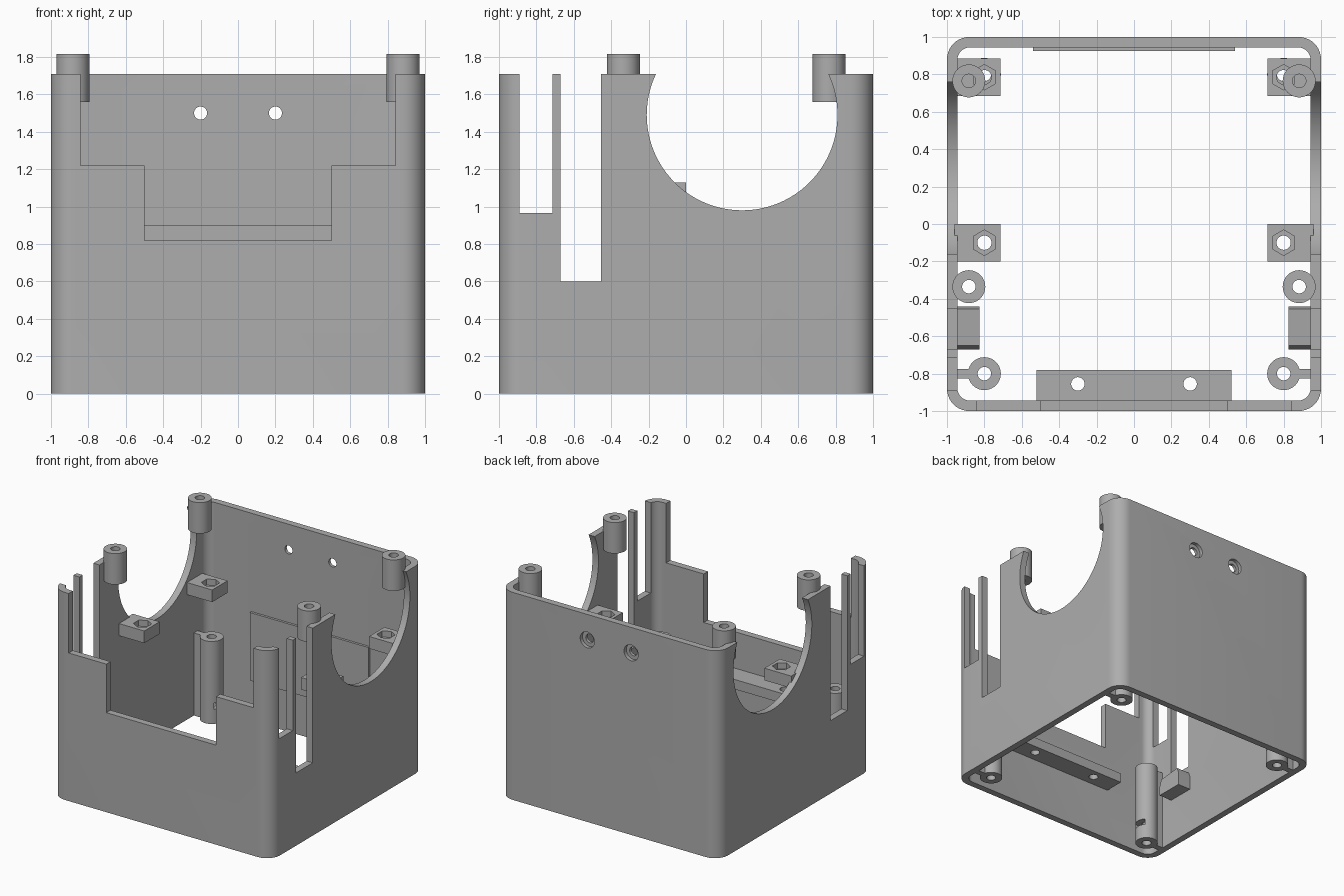
import bpy, bmesh, math
from mathutils import Vector

cube = bpy.data.objects.get("Cube")
if cube:
    bpy.data.objects.remove(cube, do_unlink=True)

grey = bpy.data.materials.new("plain grey")
grey.use_nodes = True
colour = (0.42, 0.42, 0.42, 1)
grey.diffuse_color = colour
grey.node_tree.nodes["Principled BSDF"].inputs["Base Color"].default_value = colour

WALL, TOP, INNER = 0.055, 1.71, 0.945


def prism(name, points, axis, lo, hi):
    """Extrude a 2D outline along an axis; outline uses the two other axes in order."""
    bm = bmesh.new()

    def place(p, d):
        v = list(p)
        v.insert("xyz".index(axis), d)
        return bm.verts.new(v)

    face = bm.faces.new([place(p, lo) for p in points])
    out = bmesh.ops.extrude_face_region(bm, geom=[face])
    shift = Vector([hi - lo if a == axis else 0 for a in "xyz"])
    bmesh.ops.translate(bm, verts=[v for v in out["geom"] if isinstance(v, bmesh.types.BMVert)], vec=shift)
    bmesh.ops.recalc_face_normals(bm, faces=bm.faces)
    mesh = bpy.data.meshes.new(name)
    bm.to_mesh(mesh)
    bm.free()
    mesh.materials.append(grey)
    obj = bpy.data.objects.new(name, mesh)
    bpy.context.collection.objects.link(obj)
    return obj


def box(name, x, y, z):
    x, y = sorted(x), sorted(y)
    return prism(name, [(x[0], y[0]), (x[1], y[0]), (x[1], y[1]), (x[0], y[1])], "z", *z)


def circle(a, b, r, n=32, turn=0.0):
    return [(a + r * math.cos(turn + math.tau * i / n), b + r * math.sin(turn + math.tau * i / n))
            for i in range(n)]


def rounded(half, r, n=10):
    pts = []
    for k, (sx, sy) in enumerate([(1, 1), (-1, 1), (-1, -1), (1, -1)]):
        for i in range(n + 1):
            a = math.pi / 2 * (k + i / n)
            pts.append((sx * (half - r) + r * math.cos(a), sy * (half - r) + r * math.sin(a)))
    return pts


def cut(obj, *cutters):
    bpy.context.view_layer.objects.active = obj
    for c in cutters:
        c.hide_render = True
        mod = obj.modifiers.new("cut", "BOOLEAN")
        mod.operation, mod.solver, mod.object = "DIFFERENCE", "EXACT", c
        bpy.ops.object.modifier_apply(modifier=mod.name)
        bpy.data.objects.remove(c, do_unlink=True)
    return obj


def smooth(obj):
    bpy.ops.object.select_all(action="DESELECT")
    obj.select_set(True)
    bpy.context.view_layer.objects.active = obj
    bpy.ops.object.shade_smooth_by_angle(angle=math.radians(30))


parts = []

# Rounded square shell, open at top and bottom
shell = prism("shell", rounded(1, 0.12), "z", 0, TOP)
cut(shell,
    prism("cavity", rounded(INNER, 0.07), "z", -0.1, 2),
    box("wide_notch", (-0.843, 0.843), (-1.1, -0.9), (1.22, 2)),
    box("deep_notch", (-0.5, 0.5), (-1.1, -0.9), (0.82, 2)),
    box("short_slot", (-1.1, 1.1), (-0.89, -0.715), (0.965, 2)),
    box("long_slot", (-1.1, 1.1), (-0.672, -0.455), (0.6, 2)),
    prism("round_opening", circle(0.3, 1.49, 0.51, 96), "x", -1.1, 1.1))
for x in (-0.2, 0.2):
    cut(shell,
        prism("screw_hole", circle(x, 1.5, 0.035), "y", 0.8, 1.1),
        prism("screw_head", circle(x, 1.5, 0.065), "y", 0.97, 1.1))
parts.append(shell)

# Thin plate inside the back wall
parts.append(box("back_plate", (-0.54, 0.54), (0.925, 0.95), (0.34, 0.9)))

# Drilled ledge inside the front wall
ledge = box("front_ledge", (-0.52, 0.52), (-0.96, -0.78), (0.44, 0.52))
cut(ledge, *[prism("ledge_hole", circle(x, -0.855, 0.036), "z", 0.3, 0.7) for x in (-0.3, 0.3)])
parts.append(ledge)

for s, side in ((1, "left"), (-1, "right")):
    for y in (-0.335, 0.765):
        # Pegs rising above the rim
        peg = prism(side + "_top_peg", circle(s * 0.883, y, 0.088, 40), "z", 1.56, 1.815)
        parts.append(cut(peg, prism("peg_hole", circle(s * 0.883, y, 0.036), "z", 1.5, 1.9)))

    for y in (-0.1, 0.785):
        # Blocks with a hexagonal nut pocket
        block = box(side + "_nut_block", (s * 0.715, s * 0.96), (y - 0.1, y + 0.1), (1.03, 1.13))
        parts.append(cut(block,
                         prism("nut_pocket", circle(s * 0.8, y, 0.068, 6, math.pi / 6), "z", 1.08, 1.2),
                         prism("nut_hole", circle(s * 0.8, y, 0.038), "z", 1, 1.2)))

    for y in (-0.8, 0.8):
        # Tall corner posts with a side nut slot, tied to the wall by a web
        post = prism(side + "_corner_post", circle(s * 0.8, y, 0.088, 40), "z", 0, 0.68)
        parts.append(cut(post,
                         prism("post_hole", circle(s * 0.8, y, 0.036), "z", -0.1, 0.8),
                         box("nut_slot", (s * 0.6, s * 0.84), (y - 0.06, y + 0.06), (0.12, 0.17))))
        parts.append(box(side + "_post_web", (s * 0.87, s * 0.96), (y - 0.025, y + 0.025), (0, 0.68)))

    # Chamfered support below the long slot
    profile = [(-0.67, 0.385), (-0.44, 0.385), (-0.44, 0.5), (-0.455, 0.54), (-0.65, 0.52), (-0.67, 0.46)]
    lo, hi = sorted((s * 0.826, s * 0.96))
    parts.append(prism(side + "_slot_support", profile, "x", lo, hi))

for part in parts:
    smooth(part)
